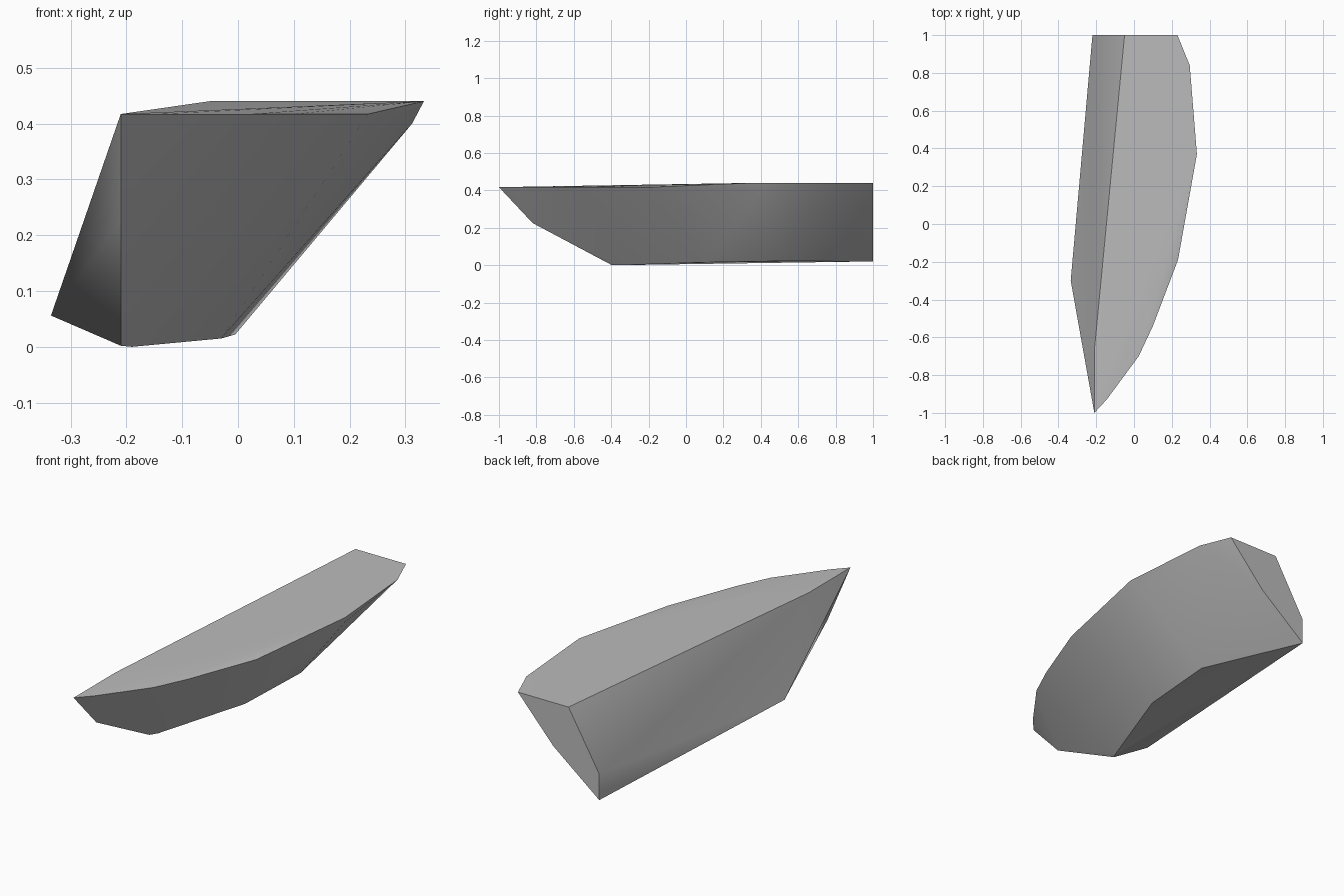
import bpy, bmesh, math

cube = bpy.data.objects.get("Cube")
if cube:
    bpy.data.objects.remove(cube, do_unlink=True)

# Single stone grey
grey = bpy.data.materials.new("stone_grey")
grey.use_nodes = True
colour = (0.5, 0.5, 0.5, 1)
grey.diffuse_color = colour
grey.node_tree.nodes["Principled BSDF"].inputs["Base Color"].default_value = colour

# Flat top: raised rear part, and slightly lower front part ending in the tip
HIGH, LOW = 0.44, 0.417
top_rear = [(x, y, HIGH) for x, y in
            [(-.05, 1), (.23, 1), (.295, .84), (.333, .37)]]
top_front = [(x, y, LOW) for x, y in
             [(.233, -.19), (.10, -.54), (.025, -.70), (-.145, -.93),
              (-.21, -1), (-.21, -.67)]]
# Upright front keel below the tip
keel = [(-.21, -.82, .225), (-.21, -.40, .002)]
# Sloping underside
underside = [(-.19, -.36, .0), (-.03, .10, .015), (-.005, .50, .022),
             (-.22, 1, .02), (-.335, -.30, .056)]
# Bends of the back end and of the outer flank
bends = [(-.22, 1, .15), (.035, 1, .223), (.312, .40, .40)]

# Wrap the outlines in one faceted skin
bm = bmesh.new()
for p in top_rear + top_front + keel + underside + bends:
    bm.verts.new(p)
hull = bmesh.ops.convex_hull(bm, input=bm.verts[:])
spare = [v for v in bm.verts if not v.link_faces]
bmesh.ops.delete(bm, geom=spare, context='VERTS')
bmesh.ops.dissolve_limit(bm, angle_limit=math.radians(0.5),
                         verts=bm.verts[:], edges=bm.edges[:])
bmesh.ops.recalc_face_normals(bm, faces=bm.faces[:])

mesh = bpy.data.meshes.new("faceted_block")
bm.to_mesh(mesh)
bm.free()
mesh.materials.append(grey)
block = bpy.data.objects.new("faceted_block", mesh)
bpy.context.collection.objects.link(block)

# Soft shading across shallow facets, crisp main edges
bpy.ops.object.select_all(action='DESELECT')
block.select_set(True)
bpy.context.view_layer.objects.active = block
bpy.ops.object.shade_smooth_by_angle(angle=math.radians(38))
